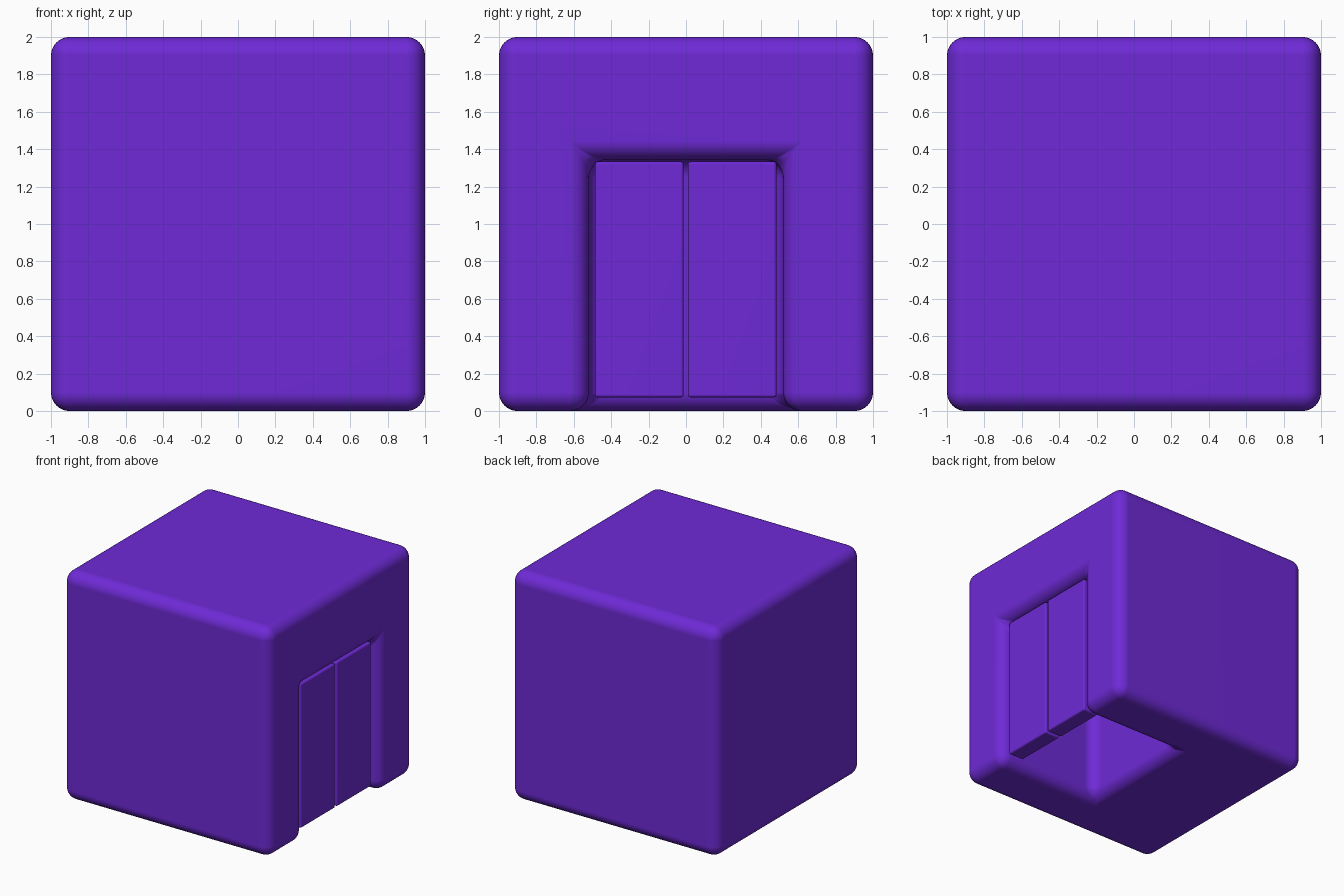
import bpy

if "Cube" in bpy.data.objects:
    bpy.data.objects.remove(bpy.data.objects["Cube"])

purple = bpy.data.materials.new("purple")
purple.diffuse_color = (0.156, 0.023, 0.67, 1)
purple.use_nodes = True
purple.node_tree.nodes["Principled BSDF"].inputs["Base Color"].default_value = purple.diffuse_color


def box(name, lo, hi):
    """Axis-aligned box between two opposite corners."""
    size = [b - a for a, b in zip(lo, hi)]
    mid = [(a + b) / 2 for a, b in zip(lo, hi)]
    bpy.ops.mesh.primitive_cube_add(size=1, location=mid)
    ob = bpy.context.object
    ob.name = name
    ob.scale = size
    bpy.ops.object.transform_apply(location=False, rotation=False, scale=True)
    return ob


def round_edges(ob, width, segments):
    """Bevel every sharp edge, then shade smooth with flat-looking faces."""
    bev = ob.modifiers.new("rounding", 'BEVEL')
    bev.width = width
    bev.segments = segments
    bev.limit_method = 'ANGLE'
    bpy.ops.object.select_all(action='DESELECT')
    ob.select_set(True)
    bpy.context.view_layer.objects.active = ob
    bpy.ops.object.modifier_apply(modifier=bev.name)
    bpy.ops.object.shade_smooth()
    wn = ob.modifiers.new("face_normals", 'WEIGHTED_NORMAL')
    wn.keep_sharp = True
    ob.data.materials.clear()
    ob.data.materials.append(purple)


# Cube body with a deep doorway, open at the right side and the bottom
body = box("body", (-1, -1, 0), (1, 1, 2))
cutter = box("doorway_cutter", (0, -0.52, -0.5), (1.5, 0.52, 1.345))
cutter.hide_render = True
cut = body.modifiers.new("doorway", 'BOOLEAN')
cut.operation = 'DIFFERENCE'
cut.solver = 'EXACT'
cut.object = cutter
bpy.context.view_layer.objects.active = body
bpy.ops.object.modifier_apply(modifier=cut.name)
bpy.data.objects.remove(cutter)
round_edges(body, 0.1, 8)

# Pair of door panels standing just inside the opening
for name, y0, y1 in (("left_door", -0.487, -0.013), ("right_door", 0.01, 0.484)):
    door = box(name, (0.80, y0, 0.073), (0.95, y1, 1.333))
    round_edges(door, 0.015, 3)
